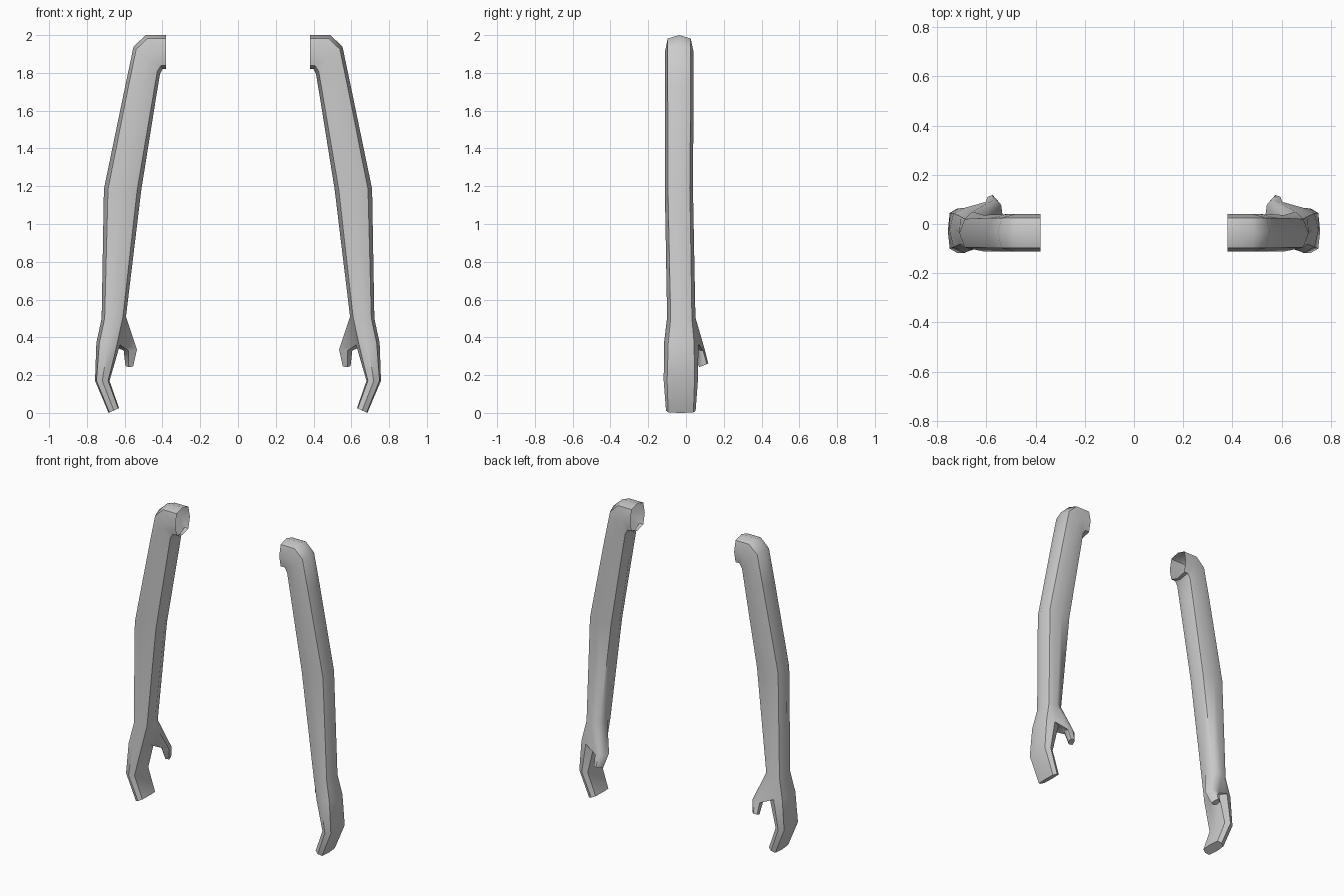
import bpy, bmesh, math
from mathutils import Vector

if "Cube" in bpy.data.objects:
    bpy.data.objects.remove(bpy.data.objects["Cube"])

SIDES = 8


def arm_ring(bm, outer, inner, y0, y1, diag):
    """Eight-sided section between an outer and inner (x, z) point."""
    o = Vector((outer[0], (y0 + y1) / 2, outer[1]))
    i = Vector((inner[0], (y0 + y1) / 2, inner[1]))
    c, half, depth = (o + i) / 2, (o - i) / 2, Vector((0, (y1 - y0) / 2, 0))
    verts = []
    for k in range(SIDES):
        a = k * math.tau / SIDES
        s = diag / math.cos(math.pi / 4) if k % 2 else 1
        verts.append(bm.verts.new(c + half * math.cos(a) * s + depth * math.sin(a) * s))
    return verts


def skin(bm, a, b, skip=()):
    n = len(a)
    for k in range(n):
        if k not in skip:
            bm.faces.new((a[k], a[(k + 1) % n], b[(k + 1) % n], b[k]))


# Sections: outer (x, z), inner (x, z), y min, y max, squareness
SECTIONS = [
    ((0.38, 2.0), (0.38, 1.82), -0.112, 0.04, 0.8),
    ((0.488, 2.0), (0.40, 1.82), -0.112, 0.04, 0.8),
    ((0.553, 1.94), (0.413, 1.795), -0.112, 0.04, 0.8),
    ((0.595, 1.74), (0.432, 1.68), -0.112, 0.04, 0.8),
    ((0.71, 1.185), (0.512, 1.18), -0.112, 0.037, 0.78),
    ((0.722, 0.5), (0.593, 0.51), -0.1, 0.05, 0.75),
    ((0.75, 0.37), (0.625, 0.36), -0.117, 0.066, 0.75),
    ((0.757, 0.17), (0.68, 0.17), -0.118, 0.063, 0.8),
    ((0.685, 0.0), (0.63, 0.025), -0.106, 0.051, 0.85),
]
WRIST = 5

bm = bmesh.new()
rings = [arm_ring(bm, *s) for s in SECTIONS]
for n in range(len(rings) - 1):
    skin(bm, rings[n], rings[n + 1], skip=(2, 3) if n == WRIST else ())
bm.faces.new(rings[-1])

# Thumb grows out of the gap left between wrist and palm
w, p = rings[WRIST], rings[WRIST + 1]
root = [w[4], w[3], w[2], p[2], p[3], p[4]]
knuckle = [(0.535, 0.04, 0.335), (0.54, 0.078, 0.33), (0.572, 0.098, 0.34),
           (0.603, 0.09, 0.33), (0.605, 0.055, 0.33), (0.58, 0.032, 0.33)]
tip = [(0.555, 0.075, 0.245), (0.56, 0.102, 0.255), (0.575, 0.118, 0.262),
       (0.596, 0.11, 0.258), (0.596, 0.085, 0.248), (0.58, 0.07, 0.243)]
mid = [bm.verts.new(v) for v in knuckle]
end = [bm.verts.new(v) for v in tip]
skin(bm, root, mid)
skin(bm, mid, end)
bm.faces.new(end)
bmesh.ops.recalc_face_normals(bm, faces=bm.faces)

mesh = bpy.data.meshes.new("arms")
bm.to_mesh(mesh)
bm.free()
arms = bpy.data.objects.new("arms", mesh)
bpy.context.collection.objects.link(arms)

# Opposite arm
mirror = arms.modifiers.new("mirror", 'MIRROR')
mirror.use_axis = (True, False, False)
mirror.use_mirror_merge = False

bpy.context.view_layer.objects.active = arms
arms.select_set(True)
bpy.ops.object.shade_smooth_by_angle(angle=math.radians(50))
